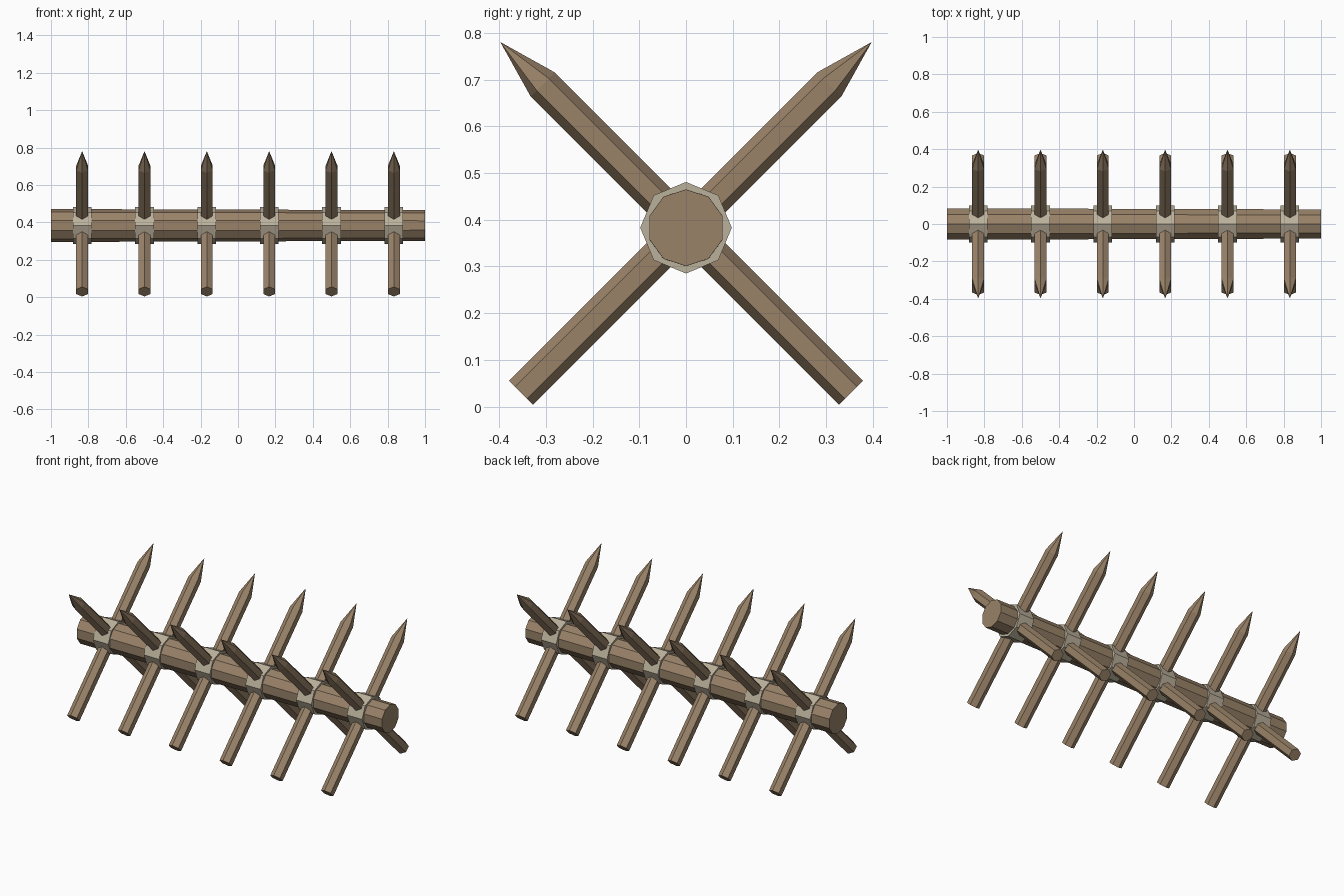
import bpy, bmesh
from math import pi, cos, sin
from mathutils import Matrix, Vector

cube = bpy.data.objects.get("Cube")
if cube:
    bpy.data.objects.remove(cube, do_unlink=True)

AXIS_Z = 0.383
SPACING = 1 / 3


def material(name, color):
    mat = bpy.data.materials.new(name)
    mat.use_nodes = True
    mat.diffuse_color = color
    mat.node_tree.nodes["Principled BSDF"].inputs["Base Color"].default_value = color
    return mat


def lathe(name, profile, sides, matrix, mat, phase=0.0):
    """Faceted solid along local z from (height, radius) rings; radius 0 makes a point."""
    bm = bmesh.new()
    rings = []
    for h, r in profile:
        count = sides if r else 1
        angles = [phase + 2 * pi * i / sides for i in range(count)]
        rings.append([bm.verts.new((r * cos(a), r * sin(a), h)) for a in angles])
    for low, high in zip(rings, rings[1:]):
        for i in range(sides):
            j = (i + 1) % sides
            if len(high) == 1:
                bm.faces.new((low[i], low[j], high[0]))
            else:
                bm.faces.new((low[i], low[j], high[j], high[i]))
    for ring in (rings[0], rings[-1]):
        if len(ring) > 1:
            bm.faces.new(ring)
    bmesh.ops.recalc_face_normals(bm, faces=bm.faces)
    mesh = bpy.data.meshes.new(name)
    bm.to_mesh(mesh)
    bm.free()
    mesh.materials.append(mat)
    obj = bpy.data.objects.new(name, mesh)
    obj.matrix_world = matrix
    bpy.context.collection.objects.link(obj)
    return obj


wood = material("brown wood", (0.32, 0.225, 0.14, 1))
binding = material("pale binding", (0.50, 0.44, 0.33, 1))

along_x = Matrix.Rotation(pi / 2, 4, "Y")

# Slightly tapered log lying along x
lathe("log", [(-1, 0.088), (1, 0.082)], 10,
      Matrix.Translation((0, 0, AXIS_Z)) @ along_x, wood)

# Six bindings, each with a crossed pair of sharpened stakes
for n in range(6):
    centre = Matrix.Translation(((n - 2.5) * SPACING, 0, AXIS_Z))
    lathe(f"binding_{n + 1}", [(-0.05, 0.098), (0.05, 0.098)], 8,
          centre @ along_x, binding)
    for label, side in (("front", 1), ("back", -1)):
        lathe(f"{label}_stake_{n + 1}",
              [(-0.5, 0.0365), (0.434, 0.0365), (0.5625, 0)], 6,
              centre @ Matrix.Rotation(side * pi / 4, 4, "X"), wood, pi / 2)
